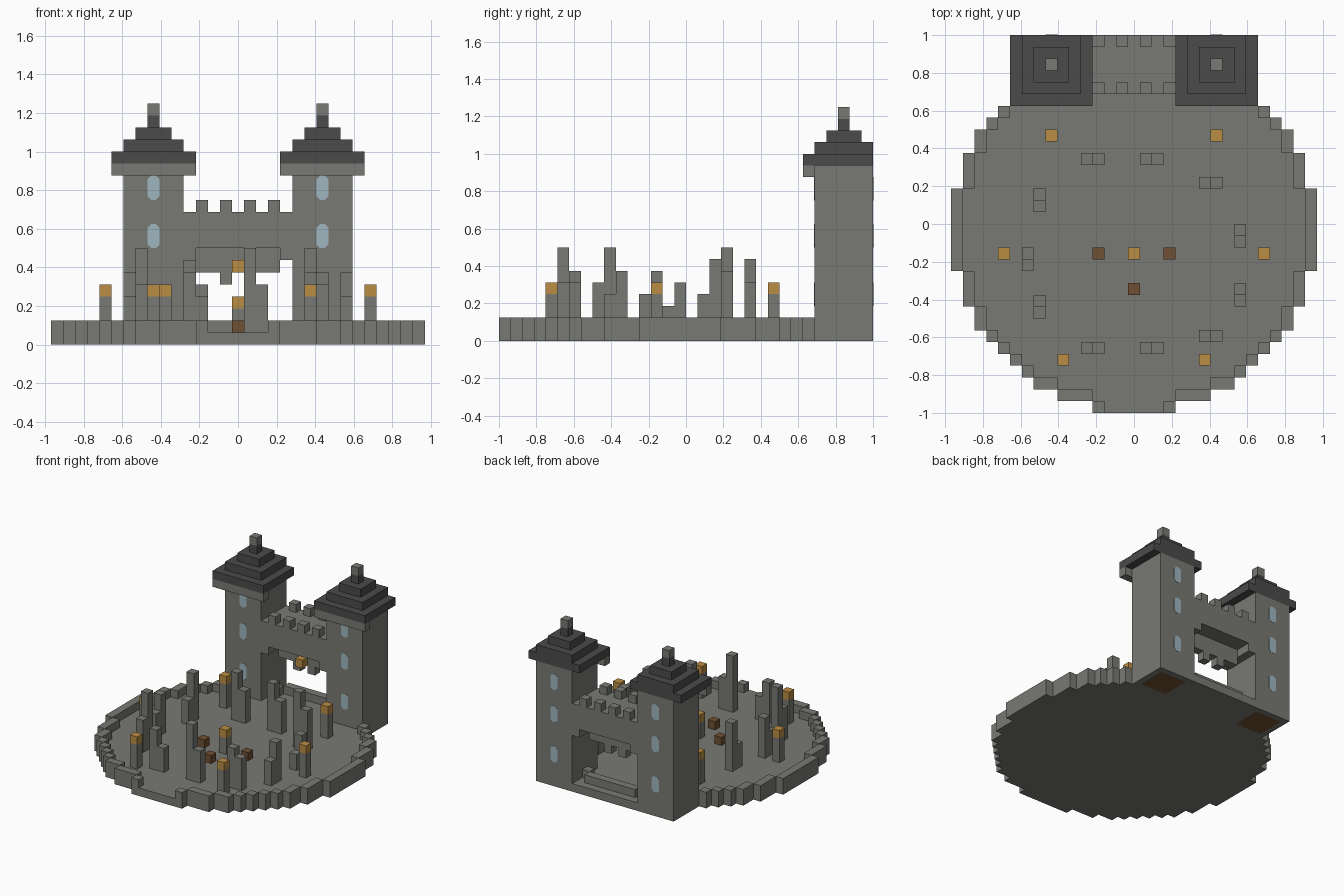
import bpy
import bmesh
from mathutils import Vector

cube = bpy.data.objects.get("Cube")
if cube:
    bpy.data.objects.remove(cube, do_unlink=True)

U = 1 / 16          # one building block
RADIUS_SQ = 240     # courtyard radius squared, in blocks
MID = 15            # row of the courtyard centre


def material(name, rgb):
    mat = bpy.data.materials.new(name)
    mat.use_nodes = True
    color = (*rgb, 1)
    mat.diffuse_color = color
    mat.node_tree.nodes["Principled BSDF"].inputs["Base Color"].default_value = color
    return mat


STONE = material("grey stone", (0.19, 0.192, 0.175))
SLATE = material("dark slate", (0.07, 0.07, 0.07))
GLOW = material("amber glow", (0.50, 0.27, 0.06))
WOOD = material("brown wood", (0.16, 0.08, 0.033))
GLASS = material("pale blue glass", (0.35, 0.47, 0.52))


def point(i, j, k):
    """Corner position of a block: column i, row j, level k."""
    return Vector(((i - 0.5) * U, j * U - 1, k * U))


def add_box(bm, i, j, k):
    """Box over inclusive block ranges (first, last)."""
    low = point(i[0], j[0], k[0])
    high = point(i[1] + 1, j[1] + 1, k[1] + 1)
    verts = bmesh.ops.create_cube(bm, size=1)["verts"]
    bmesh.ops.scale(bm, vec=high - low, verts=verts)
    bmesh.ops.translate(bm, vec=(low + high) / 2, verts=verts)


def finish(bm, name, *mats):
    mesh = bpy.data.meshes.new(name)
    bm.to_mesh(mesh)
    bm.free()
    for mat in mats:
        mesh.materials.append(mat)
    obj = bpy.data.objects.new(name, mesh)
    bpy.context.collection.objects.link(obj)
    return obj


def boxes(name, mat, ranges):
    bm = bmesh.new()
    for i, j, k in ranges:
        add_box(bm, i, j, k)
    return finish(bm, name, mat)


def in_disc(i, j):
    return i * i + (j - MID) ** 2 <= RADIUS_SQ


def in_tower(i, j):
    return 5 <= abs(i) <= 9 and j >= 27


# Round courtyard floor, one strip per column
floor = []
for i in range(-15, 16):
    rows = [j for j in range(32) if not in_tower(i, j)
            and (in_disc(i, j) or (abs(i) <= 4 and j >= 27))]
    floor.append(((i, i), (rows[0], rows[-1]), (0, 0)))
boxes("courtyard_floor", STONE, floor)

# Low rim around the courtyard, open at the front entrance
rim = []
for i in range(-15, 16):
    for j in range(32):
        edge = in_disc(i, j) and not all(
            in_disc(i + a, j + b) for a, b in ((1, 0), (-1, 0), (0, 1), (0, -1)))
        entrance = j == 0 and abs(i) <= 2
        if edge and not entrance and not in_tower(i, j):
            rim.append(((i, i), (j, j), (1, 1)))
boxes("courtyard_rim", STONE, rim)


def tower_window(name, column, level, row, outward):
    """Thin pane with clipped corners on a tower face."""
    c, half_w, half_h, cut = 0.3 * U, U / 2, U, 0.004
    centre = point(column + 0.5, row, level + 1)
    outline = []
    for sx, sz in ((1, 1), (-1, 1), (-1, -1), (1, -1)):
        side = (sx * half_w, sz * (half_h - c))
        end = (sx * (half_w - c), sz * half_h)
        outline += [side, end] if sx * sz > 0 else [end, side]
    bm = bmesh.new()
    verts = [bm.verts.new(centre + Vector((x, -outward * cut / 2, z))) for x, z in outline]
    face = bm.faces.new(verts)
    new = bmesh.ops.extrude_face_region(bm, geom=[face])["geom"]
    bmesh.ops.translate(bm, vec=(0, outward * cut, 0),
                        verts=[g for g in new if isinstance(g, bmesh.types.BMVert)])
    bmesh.ops.recalc_face_normals(bm, faces=bm.faces)
    finish(bm, name, GLASS)


# Twin towers with stepped roofs
for side, c in (("left", 7), ("right", -7)):
    bm = bmesh.new()
    add_box(bm, (c - 2, c + 2), (27, 31), (0, 14))
    bottom = min(bm.faces, key=lambda f: f.calc_center_median().z)
    bmesh.ops.inset_individual(bm, faces=[bottom], thickness=U)
    bottom.material_index = 1
    finish(bm, side + "_tower", STONE, WOOD)

    boxes(side + "_tower_eave", STONE, [((c - 3, c + 3), (26, 26), (14, 14))])
    boxes(side + "_tower_roof", SLATE, [
        ((c - 3, c + 3), (26, 31), (15, 15)),
        ((c - 2, c + 2), (27, 31), (16, 16)),
        ((c - 1, c + 1), (28, 30), (17, 17)),
        ((c, c), (29, 29), (18, 18))])
    boxes(side + "_tower_finial", STONE, [((c, c), (29, 29), (19, 19))])
    for level in (3, 8, 12):
        tower_window(f"{side}_front_window_{level}", c, level, 27, -1)
        tower_window(f"{side}_back_window_{level}", c, level, 32, 1)

# Gate wall with stepped arch corners and battlements
boxes("gate_wall", STONE, [((-4, 4), (27, 31), (8, 10))]
      + [((i, i), (27, 31), (7, 7)) for i in (-4, 4)])
boxes("battlements", STONE,
      [((i, i), (j, j), (11, 11)) for i in (-3, -1, 1, 3) for j in (27, 31)])
boxes("portcullis", STONE, [((-3, 3), (29, 29), (6, 7))]
      + [((i, i), (29, 29), (5, 5)) for i in (-1, 1)])
boxes("gate_lantern", GLOW, [((0, 0), (28, 28), (6, 6))])

# Standing stones: column, row, direction of second stone, two top levels
STONES = [
    (-4, 21, "x", 6, 4), (1, 21, "x", 6, 4), (6, 19, "x", 7, 5),
    (6, 6, "x", 5, 4), (-4, 5, "x", 5, 3), (1, 5, "x", 7, 4),
    (-8, 18, "y", 6, 3), (9, 15, "y", 4, 2), (-9, 13, "y", 5, 3),
    (9, 10, "y", 5, 3), (-8, 9, "y", 7, 4),
]
for n, (i, j, axis, tall, short) in enumerate(STONES, 1):
    i2, j2 = (i + 1, j) if axis == "x" else (i, j - 1)
    boxes(f"standing_stones_{n}", STONE,
          [((i, i), (j, j), (1, tall)), ((i2, i2), (j2, j2), (1, short))])

# Torches: stone post with a glowing block on top
TORCHES = [(s * i, j, 4) for s in (-1, 1) for i, j in ((7, 23), (11, 13), (6, 4))]
for n, (i, j, top) in enumerate(TORCHES + [(0, 13, 3)], 1):
    boxes(f"torch_post_{n}", STONE, [((i, i), (j, j), (1, top - 1))])
    boxes(f"torch_flame_{n}", GLOW, [((i, i), (j, j), (top, top))])

# Log seats around the central fire
boxes("log_seats", WOOD, [((i, i), (j, j), (1, 1)) for i, j in ((-3, 13), (3, 13), (0, 10))])
